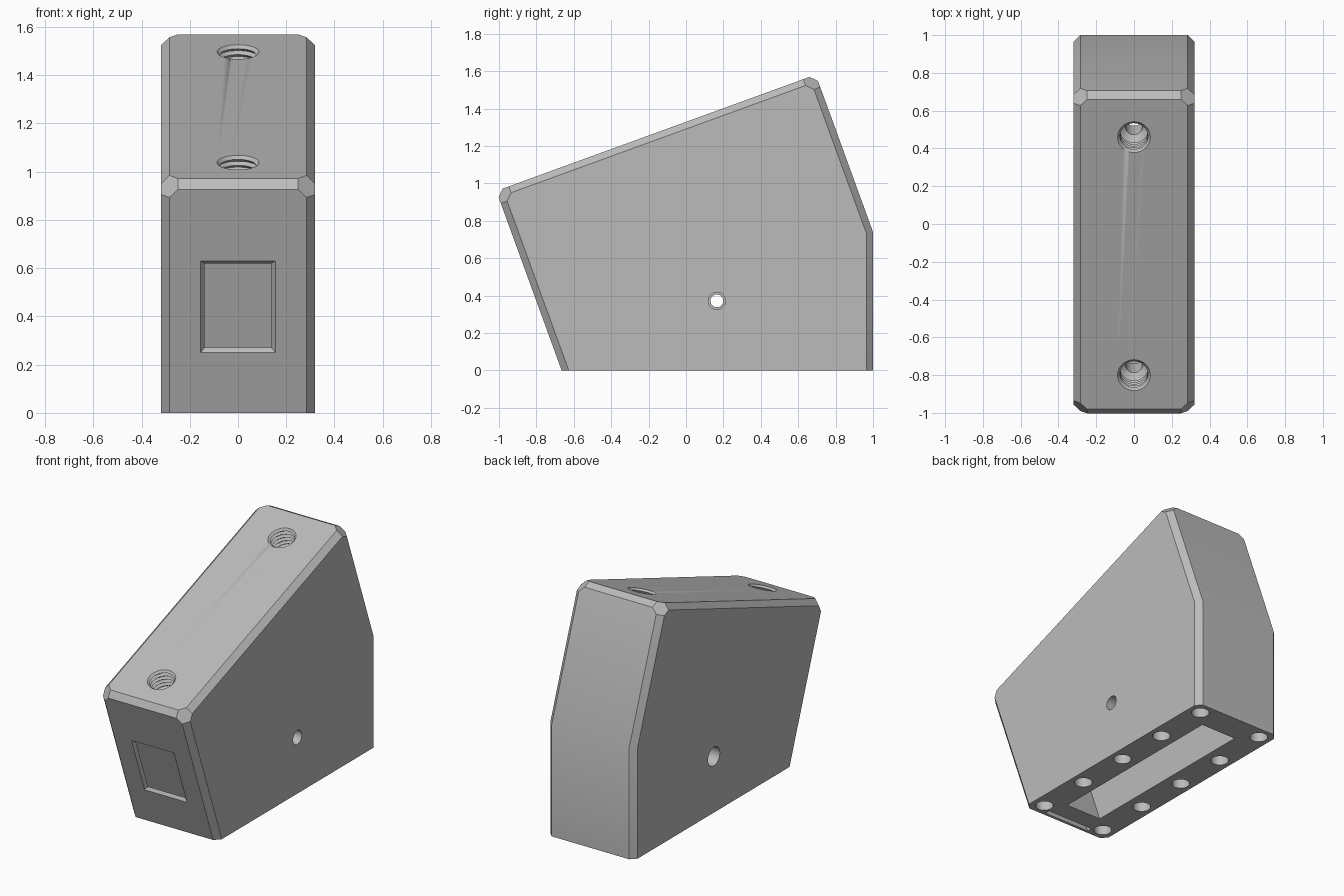
import bpy, bmesh, math
from mathutils import Vector

if "Cube" in bpy.data.objects:
    bpy.data.objects.remove(bpy.data.objects["Cube"], do_unlink=True)

grey = bpy.data.materials.new("plain grey")
grey.use_nodes = True
grey.diffuse_color = (0.5, 0.5, 0.5, 1)
grey.node_tree.nodes["Principled BSDF"].inputs["Base Color"].default_value = (0.5, 0.5, 0.5, 1)


def finish(bm, name):
    bmesh.ops.recalc_face_normals(bm, faces=bm.faces)
    mesh = bpy.data.meshes.new(name)
    bm.to_mesh(mesh)
    bm.free()
    mesh.materials.append(grey)
    obj = bpy.data.objects.new(name, mesh)
    bpy.context.collection.objects.link(obj)
    return obj


def convex(name, planes):
    """Solid bounded by planes n.p <= d, trimmed out of a big block."""
    bm = bmesh.new()
    bmesh.ops.create_cube(bm, size=8)
    for n, d in planes:
        cut = bmesh.ops.bisect_plane(
            bm, geom=bm.verts[:] + bm.edges[:] + bm.faces[:], dist=1e-5,
            plane_co=n * (d / n.length_squared), plane_no=n, clear_outer=True)
        rim = [e for e in cut["geom_cut"] if isinstance(e, bmesh.types.BMEdge)]
        if len(rim) > 2:
            bmesh.ops.contextual_create(bm, geom=rim)
    return finish(bm, name)


def lathe(name, origin, axis, profile, sides=32):
    """Turned solid from (radius, distance along axis) pairs."""
    bm = bmesh.new()
    turn = axis.to_track_quat('Z', 'Y')
    rings = [[bm.verts.new(origin + turn @ Vector((
        r * math.cos(math.tau * i / sides), r * math.sin(math.tau * i / sides), h)))
        for i in range(sides)] for r, h in profile]
    for a, b in zip(rings, rings[1:]):
        for i in range(sides):
            j = (i + 1) % sides
            bm.faces.new((a[i], a[j], b[j], b[i]))
    bm.faces.new(rings[0])
    bm.faces.new(rings[-1])
    return finish(bm, name)


def carve(target, cutter):
    mod = target.modifiers.new("carve", 'BOOLEAN')
    mod.operation = 'DIFFERENCE'
    mod.solver = 'EXACT'
    mod.object = cutter
    bpy.context.view_layer.objects.active = target
    bpy.ops.object.modifier_apply(modifier=mod.name)
    bpy.data.objects.remove(cutter, do_unlink=True)


# Main planes of the block, leaning by 20 degrees
c, s = math.cos(math.radians(20)), math.sin(math.radians(20))
X, Y, Z = Vector((1, 0, 0)), Vector((0, 1, 0)), Vector((0, 0, 1))
front, top, rear = Vector((0, -c, -s)), Vector((0, -s, c)), Vector((0, c, s))
FRONT, TOP, REAR, SIDE = 0.665 * c, 1.329 * c, c + 0.74 * s, 0.32
BEVEL, CORNER = 0.036, 0.107

# Body with chamfered edges and clipped upper corners
outline = [(front, FRONT), (top, TOP), (rear, REAR), (Y, 1.0)]
planes = outline + [(X, SIDE), (-X, SIDE), (-Z, 0)]
for n, d in ((front, FRONT), (rear, REAR)):
    planes.append((n + top, d + TOP - BEVEL))
for side in (X, -X):
    planes += [(n + side, d + SIDE - BEVEL) for n, d in outline]
    planes += [(n + top + side, d + TOP + SIDE - CORNER)
               for n, d in ((front, FRONT), (rear, REAR))]
body = convex("body", planes)

# Cavity open at the bottom
carve(body, convex("cavity", [
    (front, FRONT - 0.17), (top, TOP - 0.3), (rear, REAR - 0.18), (Y, 0.81),
    (X, 0.13), (-X, 0.13), (-Z, 0.1)]))

# Slot behind the front wall, and the bevelled window into it
carve(body, convex("slot", [
    (front, FRONT - 0.017), (-front, 0.05 - FRONT), (top, 0.7 + 0.665 * s),
    (X, 0.17), (-X, 0.17), (-Z, 0.1)]))
base = 0.665 * s
carve(body, convex("window", [
    (front, FRONT + 0.02), (-front, 0.03 - FRONT),
    (X - front, 0.155 - FRONT), (-X - front, 0.155 - FRONT),
    (top - front, 0.67 + base - FRONT), (-top - front, -0.266 - base - FRONT)]))

# Threaded holes in the sloping top
PITCH = 0.026
thread = [(0.087, -0.03), (0.087, 0.0)]
for i in range(5):
    thread += [(0.074, (i + 0.5) * PITCH), (0.087, (i + 1) * PITCH)]
thread += [(0.07, 0.14), (0.045, 0.16), (0.045, 0.33)]
for y in (-0.8, 0.46):
    carve(body, lathe("threaded_hole", Vector((0, y, 1.329 + y * s / c)), -top, thread))

# Cross hole, counterbored on both sides
carve(body, lathe("cross_hole", Vector((-0.4, 0.165, 0.372)), X,
                  [(0.062, 0), (0.062, 0.16), (0.034, 0.16),
                   (0.034, 0.64), (0.046, 0.64), (0.046, 0.8)]))

# Two rows of blind holes in the underside
for x in (-0.235, 0.235):
    for i in range(5):
        carve(body, lathe("base_hole", Vector((x, -0.58 + i * 0.374, -0.05)), Z,
                          [(0.055, 0), (0.055, 0.17)], 24))

bpy.ops.object.select_all(action='DESELECT')
body.select_set(True)
bpy.context.view_layer.objects.active = body
bpy.ops.object.shade_smooth_by_angle(angle=math.radians(30))
